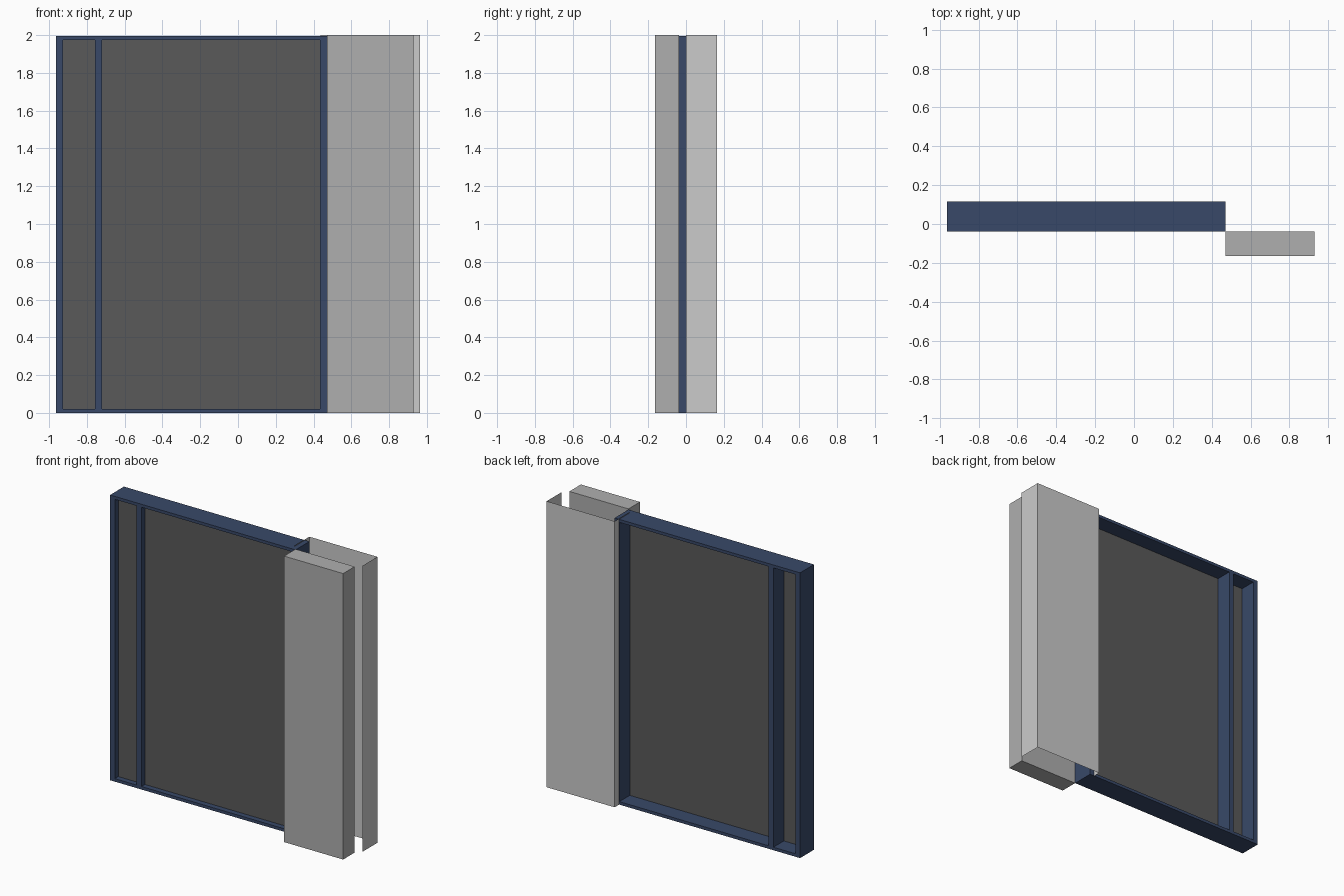
import bpy, bmesh

if "Cube" in bpy.data.objects:
    bpy.data.objects.remove(bpy.data.objects["Cube"])


def material(name, rgb):
    m = bpy.data.materials.new(name)
    m.diffuse_color = (*rgb, 1)
    m.use_nodes = True
    m.node_tree.nodes["Principled BSDF"].inputs["Base Color"].default_value = m.diffuse_color
    return m


navy = material("navy", (0.04, 0.066, 0.14))
dark = material("dark_grey", (0.1, 0.1, 0.1))
mid = material("mid_grey", (0.43, 0.43, 0.43))


def finish(name, bm, mat=None):
    mesh = bpy.data.meshes.new(name)
    bm.to_mesh(mesh)
    bm.free()
    ob = bpy.data.objects.new(name, mesh)
    bpy.context.collection.objects.link(ob)
    if mat:
        mesh.materials.append(mat)
    return ob


def box(name, x, y, z, mat=None):
    bm = bmesh.new()
    bmesh.ops.create_cube(bm, size=1)
    for v in bm.verts:
        v.co = [r[0] if c < 0 else r[1] for c, r in zip(v.co, (x, y, z))]
    return finish(name, bm, mat)


def sheet(name, path, z0, z1, mat=None):
    """Upright thin sheet following a plan-view path."""
    bm = bmesh.new()
    cols = [[bm.verts.new((x, y, z)) for z in (z0, z1)] for x, y in path]
    for a, b in zip(cols, cols[1:]):
        bm.faces.new((a[0], b[0], b[1], a[1]))
    return finish(name, bm, mat)


L, R, W = -0.963, 0.472, 0.037      # frame ends and stile width
DEPTH = (-0.038, 0.115)
TOP, RAIL = 1.995, 0.021
MULLION = -0.757

# Frame: stiles and mullion between two rails
box("bottom_rail", (L, R), DEPTH, (0, RAIL), navy)
box("top_rail", (L, R), DEPTH, (TOP - RAIL, TOP), navy)
for name, x in (("left_stile", L), ("mullion", MULLION), ("right_stile", R - W)):
    box(name, (x, x + W), DEPTH, (RAIL, TOP - RAIL), navy)

# Infill panels
for name, a, b in (("side_panel", L + W, MULLION), ("main_panel", MULLION + W, R - W)):
    sheet(name, [(a, 0), (b, 0)], RAIL, TOP - RAIL, dark)

# Solid wall block in front, beside the frame
box("front_wall_block", (R, 0.929), (-0.165, DEPTH[0]), (0, 2), mid)

# Open three-sided wall lining behind it
sheet("rear_wall_lining", [(0.963, 0), (0.963, 0.165), (0.437, 0.165), (0.437, 0)], 0, 2)
